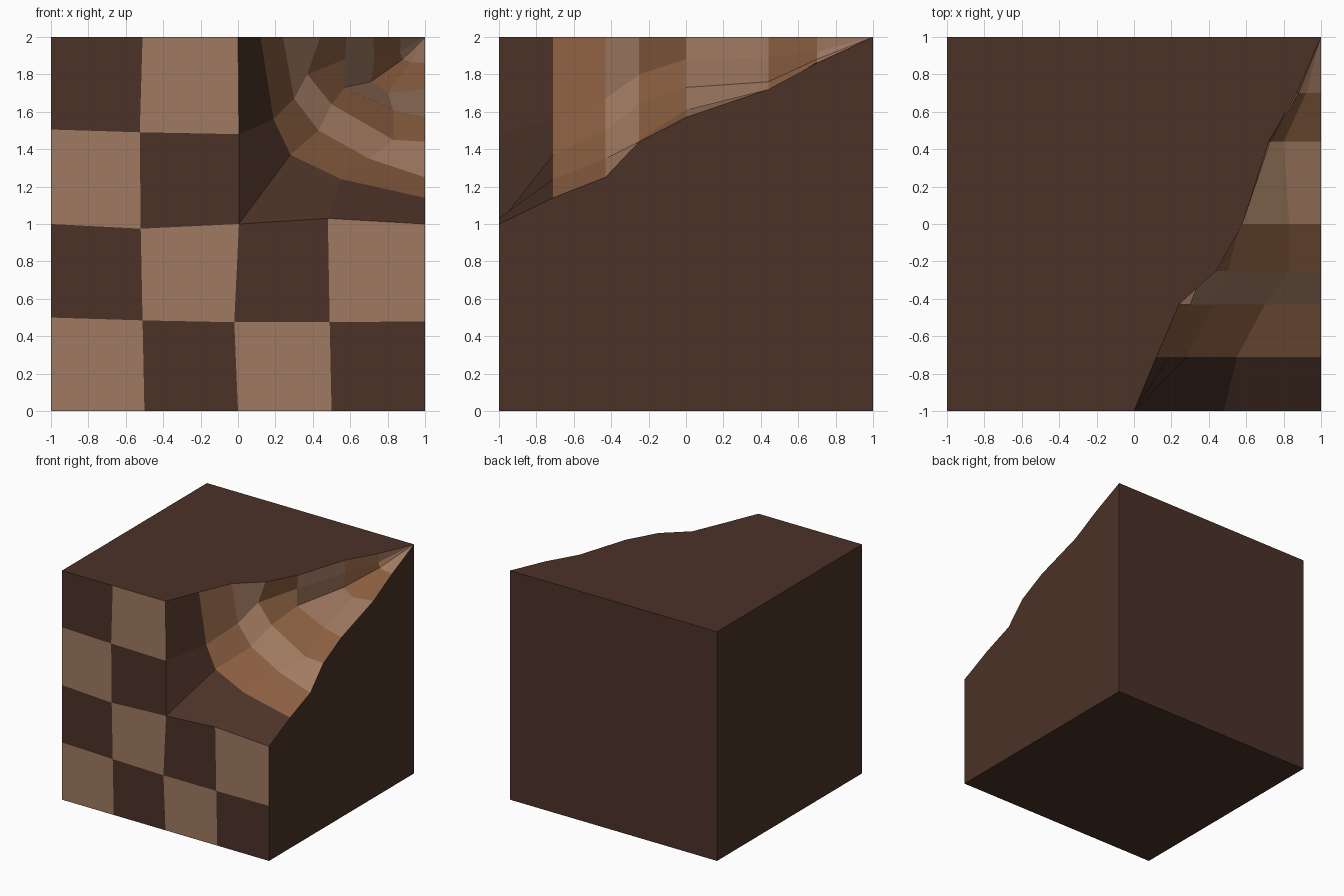
import bpy, bmesh

if "Cube" in bpy.data.objects:
    bpy.data.objects.remove(bpy.data.objects["Cube"])


def material(name, rgb):
    def lin(c):
        c /= 255
        return c / 12.92 if c <= 0.04045 else ((c + 0.055) / 1.055) ** 2.4
    m = bpy.data.materials.new(name)
    m.diffuse_color = (*[lin(c) for c in rgb], 1)
    m.use_nodes = True
    m.node_tree.nodes["Principled BSDF"].inputs["Base Color"].default_value = m.diffuse_color
    return m


DARK, LIGHT, MEDIUM = 0, 1, 2
mats = [material("dark brown", (75, 50, 39)),
        material("light tan", (160, 122, 97)),
        material("medium brown", (138, 94, 64))]

bm = bmesh.new()


def face(points, mat):
    f = bm.faces.new([bm.verts.new(p) for p in points])
    f.material_index = mat


# Front face: slightly wobbly 4 x 4 checker, (x, z) rows from the bottom
rows = [[(-1, 0), (-.5, 0), (0, 0), (.5, 0), (1, 0)],
        [(-1, .5), (-.51, .485), (-.02, .475), (.49, .475), (1, .48)],
        [(-1, 1), (-.52, .975), (.005, 1), (.48, 1.03), (1, 1)],
        [(-1, 1.505), (-.525, 1.49), (.005, 1.48)],
        [(-1, 2), (-.51, 2), (0, 2)]]
grid = [[(x, -1, z) for x, z in row] for row in rows]
for j in range(4):
    for i in range(len(grid[j + 1]) - 1):
        face([grid[j][i], grid[j][i + 1], grid[j + 1][i + 1], grid[j + 1][i]],
             LIGHT if (i + j) % 2 == 0 else DARK)

# Carved corner: arcs of (x, z) at each depth, from the top edge to the right side
arcs = [(-.71, [(.12, 2), (.19, 1.56), (.28, 1.37), (.55, 1.24), (1, 1.14)]),
        (-.43, [(.24, 2), (.30, 1.67), (.43, 1.5), (.70, 1.35), (1, 1.25)]),
        (-.25, [(.44, 2), (.37, 1.80), (.50, 1.64), (.83, 1.45), (1, 1.44)]),
        (0, [(.58, 2), (.57, 1.88), (.57, 1.73), (.83, 1.61), (1, 1.57)]),
        (.44, [(.72, 2), (.73, 1.89), (.71, 1.76), (.80, 1.70), (1, 1.72)]),
        (.70, [(.87, 2), (.865, 1.92), (.88, 1.88), (.92, 1.865), (1, 1.86)])]
rim = [grid[4][2], grid[3][2], grid[2][2], grid[2][3], grid[2][4]]
rings = [rim] + [[(x, y, z) for x, z in pts] for y, pts in arcs]
tip = (1, 1, 2)
for k, (a, b) in enumerate(zip(rings, rings[1:])):
    mat = DARK if k == 0 else (MEDIUM if k % 2 else LIGHT)
    for i in range(4):
        face([a[i], a[i + 1], b[i + 1], b[i]], mat)
for i in range(4):
    face([rings[-1][i], rings[-1][i + 1], tip], LIGHT)

# Plain sides: top, right, left, back and bottom
back = [(-1, 1, 0), (1, 1, 0), tip, (-1, 1, 2)]
face(grid[4][:2] + [r[0] for r in rings] + [tip, back[3]], DARK)
face([grid[0][4], grid[1][4]] + [r[4] for r in rings] + [tip, back[1]], DARK)
face([r[0] for r in grid] + [back[3], back[0]], DARK)
face(back, DARK)
face(grid[0] + [back[1], back[0]], DARK)

# Weld the parts into one closed block
bmesh.ops.remove_doubles(bm, verts=bm.verts, dist=0.0005)
bmesh.ops.recalc_face_normals(bm, faces=bm.faces)
mesh = bpy.data.meshes.new("carved_block")
bm.to_mesh(mesh)
bm.free()
for m in mats:
    mesh.materials.append(m)
block = bpy.data.objects.new("carved_block", mesh)
bpy.context.collection.objects.link(block)
